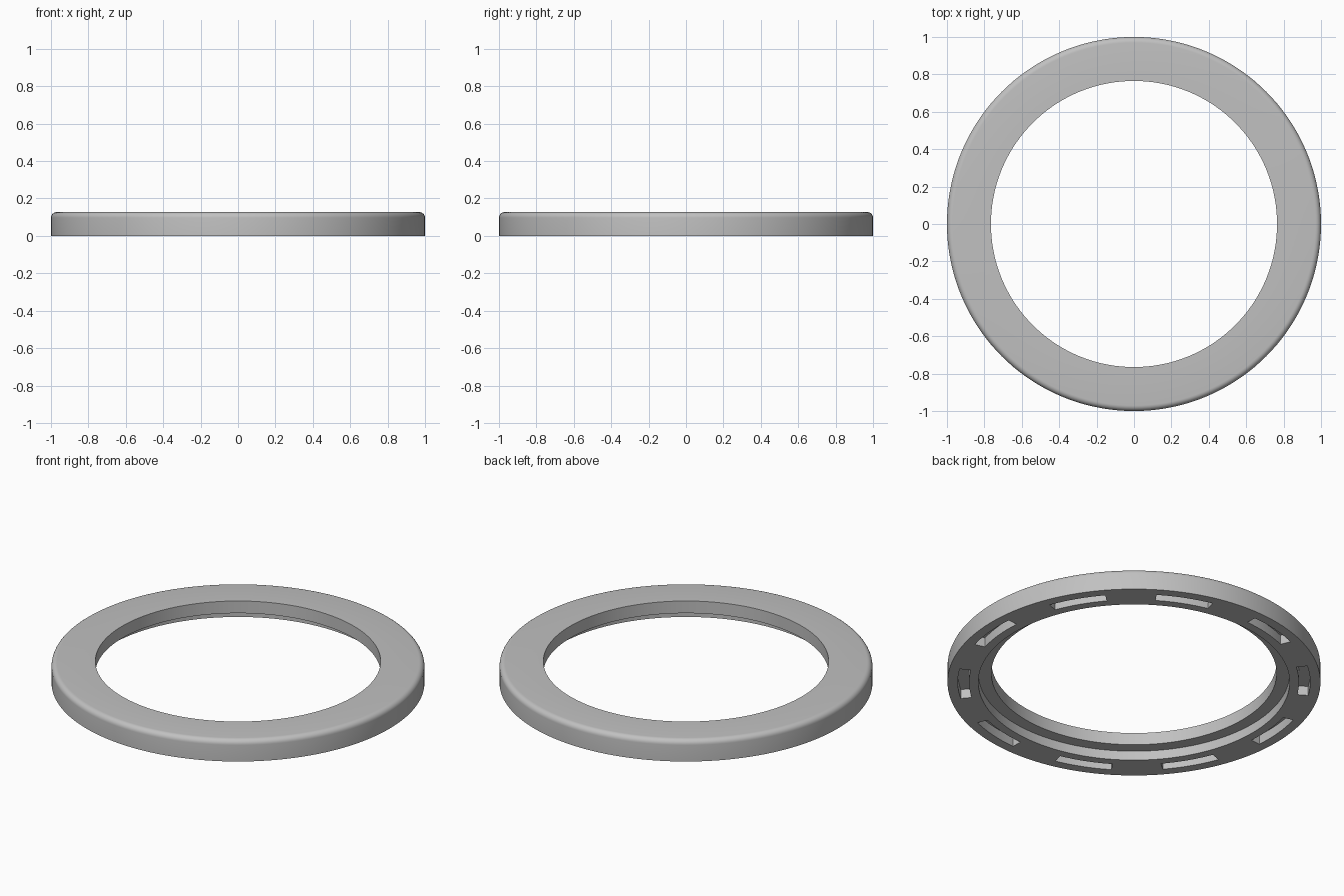
import bpy, bmesh
from math import sin, cos, pi, radians

cube = bpy.data.objects.get("Cube")
if cube:
    bpy.data.objects.remove(cube)

SEGMENTS = 144
HEIGHT = 0.127
FILLET = 0.03
RECESS = 0.055
SLOTS = 10

grey = bpy.data.materials.new("plain grey")
grey.use_nodes = True
colour = (0.53, 0.53, 0.53, 1)
grey.diffuse_color = colour
grey.node_tree.nodes["Principled BSDF"].inputs["Base Color"].default_value = colour


def make_object(name, bm):
    bmesh.ops.recalc_face_normals(bm, faces=bm.faces)
    mesh = bpy.data.meshes.new(name)
    bm.to_mesh(mesh)
    bm.free()
    mesh.materials.append(grey)
    obj = bpy.data.objects.new(name, mesh)
    bpy.context.collection.objects.link(obj)
    return obj


def sweep(bm, profile, angles, closed):
    """Carry a closed (radius, z) profile round the z axis."""
    rings = [[bm.verts.new((r * cos(a), r * sin(a), z)) for r, z in profile]
             for a in angles]
    n = len(profile)
    pairs = list(zip(rings, rings[1:]))
    if closed:
        pairs.append((rings[-1], rings[0]))
    else:
        bm.faces.new(rings[0])
        bm.faces.new(rings[-1])
    for a, b in pairs:
        for i in range(n):
            j = (i + 1) % n
            bm.faces.new((a[i], a[j], b[j], b[i]))


# Ring with a rounded top outer edge and a stepped underside
profile = [(0.835, 0), (1, 0)]
for k in range(7):
    t = k / 6 * pi / 2
    profile.append((1 - FILLET + FILLET * cos(t), HEIGHT - FILLET + FILLET * sin(t)))
profile += [(0.765, HEIGHT), (0.765, RECESS), (0.835, RECESS)]
bm = bmesh.new()
sweep(bm, profile, [2 * pi * i / SEGMENTS for i in range(SEGMENTS)], True)
ring = make_object("ring", bm)

# Curved slots cut into the underside
bm = bmesh.new()
slot_profile = [(0.885, -0.05), (0.945, -0.05), (0.945, RECESS), (0.885, RECESS)]
for s in range(SLOTS):
    middle = 139 + s * 360 / SLOTS
    sweep(bm, slot_profile, [radians(middle - 9.6 + 19.2 * i / 8) for i in range(9)], False)
cutter = make_object("slot_cutter", bm)
cutter.hide_render = True

cut = ring.modifiers.new("slots", 'BOOLEAN')
cut.operation = 'DIFFERENCE'
cut.solver = 'EXACT'
cut.object = cutter
bpy.ops.object.select_all(action='DESELECT')
bpy.context.view_layer.objects.active = ring
ring.select_set(True)
bpy.ops.object.modifier_apply(modifier=cut.name)
bpy.data.objects.remove(cutter)
bpy.ops.object.shade_smooth_by_angle(angle=radians(30))
